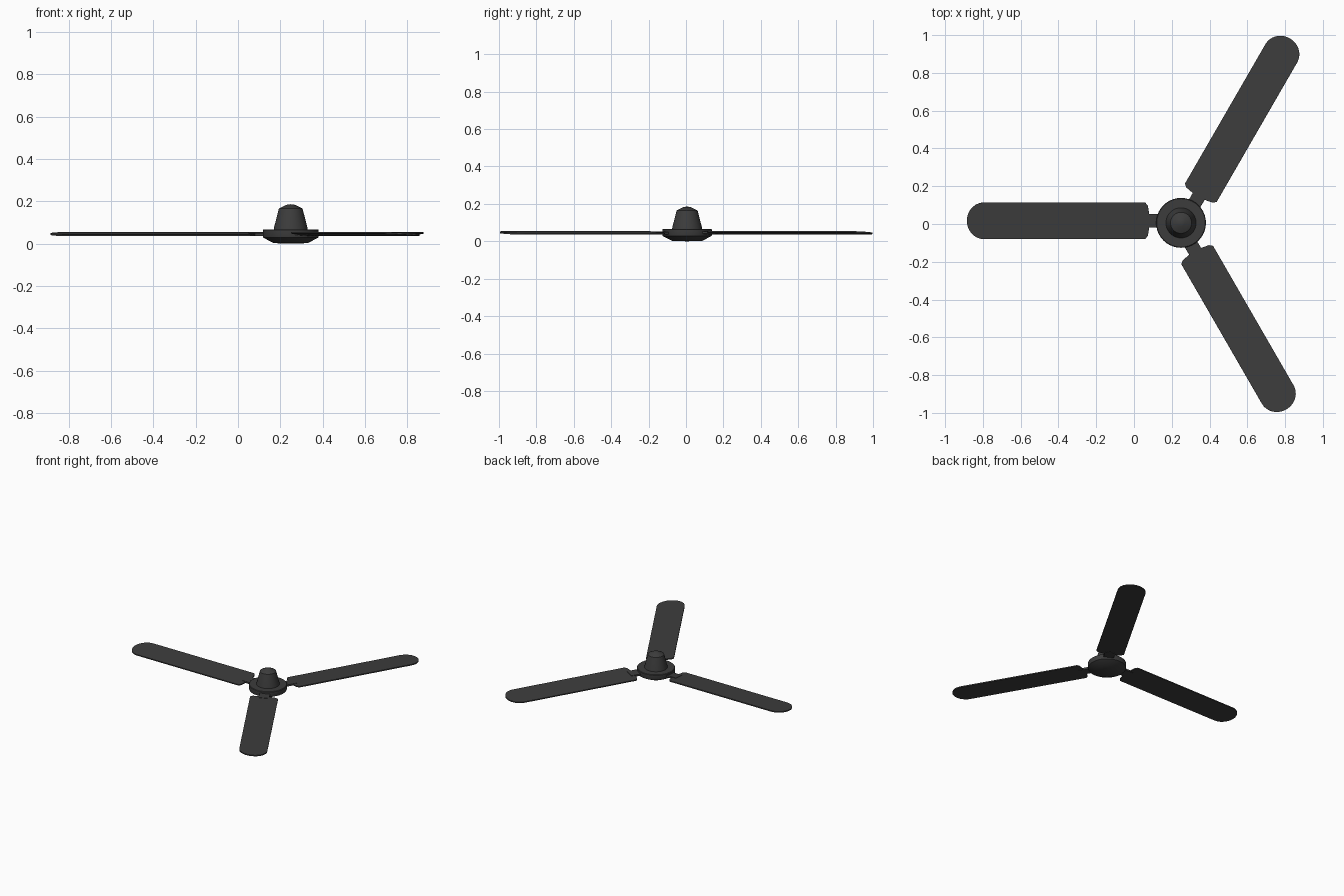
import bpy, bmesh, math
from mathutils import Matrix, Vector

cube = bpy.data.objects.get("Cube")
if cube:
    bpy.data.objects.remove(cube, do_unlink=True)

HUB = Vector((0.249, 0.006, 0))
BLADE_Z = 0.045

paint = bpy.data.materials.new("charcoal_paint")
paint.use_nodes = True
colour = (0.046, 0.046, 0.046, 1)
paint.diffuse_color = colour
paint.node_tree.nodes["Principled BSDF"].inputs["Base Color"].default_value = colour


def finish(name, bm):
    bmesh.ops.recalc_face_normals(bm, faces=bm.faces)
    mesh = bpy.data.meshes.new(name)
    bm.to_mesh(mesh)
    bm.free()
    mesh.materials.append(paint)
    obj = bpy.data.objects.new(name, mesh)
    bpy.context.collection.objects.link(obj)
    bpy.ops.object.select_all(action='DESELECT')
    obj.select_set(True)
    bpy.context.view_layer.objects.active = obj
    bpy.ops.object.shade_smooth_by_angle(angle=math.radians(30))
    return obj


def lathe(name, profile, steps=40):
    bm = bmesh.new()
    verts = [bm.verts.new((r, 0, z)) for r, z in profile]
    edges = [bm.edges.new(pair) for pair in zip(verts, verts[1:])]
    bmesh.ops.spin(bm, geom=verts + edges, cent=(0, 0, 0), axis=(0, 0, 1),
                   angle=math.tau, steps=steps, use_merge=True)
    bmesh.ops.remove_doubles(bm, verts=bm.verts, dist=1e-5)
    obj = finish(name, bm)
    obj.location = HUB
    return obj


def plate(name, outline, thickness):
    bm = bmesh.new()
    face = bm.faces.new([bm.verts.new((x, y, -thickness / 2)) for x, y in outline])
    top = bmesh.ops.extrude_face_region(bm, geom=[face])["geom"]
    bmesh.ops.translate(bm, vec=(0, 0, thickness),
                        verts=[v for v in top if isinstance(v, bmesh.types.BMVert)])
    return finish(name, bm)


# Motor housing and the tapered canopy above it
lathe("motor_housing", [(0, 0), (0.08, 0.002), (0.13, 0.028), (0.132, 0.033),
                        (0.132, 0.064), (0.128, 0.067), (0, 0.067)])
lathe("canopy", [(0, 0.06), (0.081, 0.06), (0.079, 0.075), (0.056, 0.165),
                 (0.02, 0.183), (0, 0.186)])

# Blade outline: shallow bowed root, rounded tip, running out along +x
half = 0.097
tip = [(1.043 + 0.091 * math.cos(a), half * math.sin(a))
       for a in (math.radians(d) for d in range(-90, 91, 10))]
outline = [(0.168, 0.035), (0.168, -0.035), (0.176, -0.08), (0.19, -half)]
outline += tip + [(0.19, half), (0.176, 0.08)]
link = [(0.09, -0.036), (0.2, -0.036), (0.2, 0.036), (0.09, 0.036)]

# Three pitched blades with their brackets
pitch = Matrix.Rotation(math.radians(-3.5), 4, 'X')
shift = Matrix.Translation((0, -0.011, BLADE_Z))
for i, place in enumerate(("right", "front", "back")):
    turn = Matrix.Translation(HUB) @ Matrix.Rotation(math.pi + i * math.tau / 3, 4, 'Z')
    plate(place + "_blade", outline, 0.008).matrix_world = turn @ shift @ pitch
    plate(place + "_bracket", link, 0.013).matrix_world = turn @ shift @ pitch
